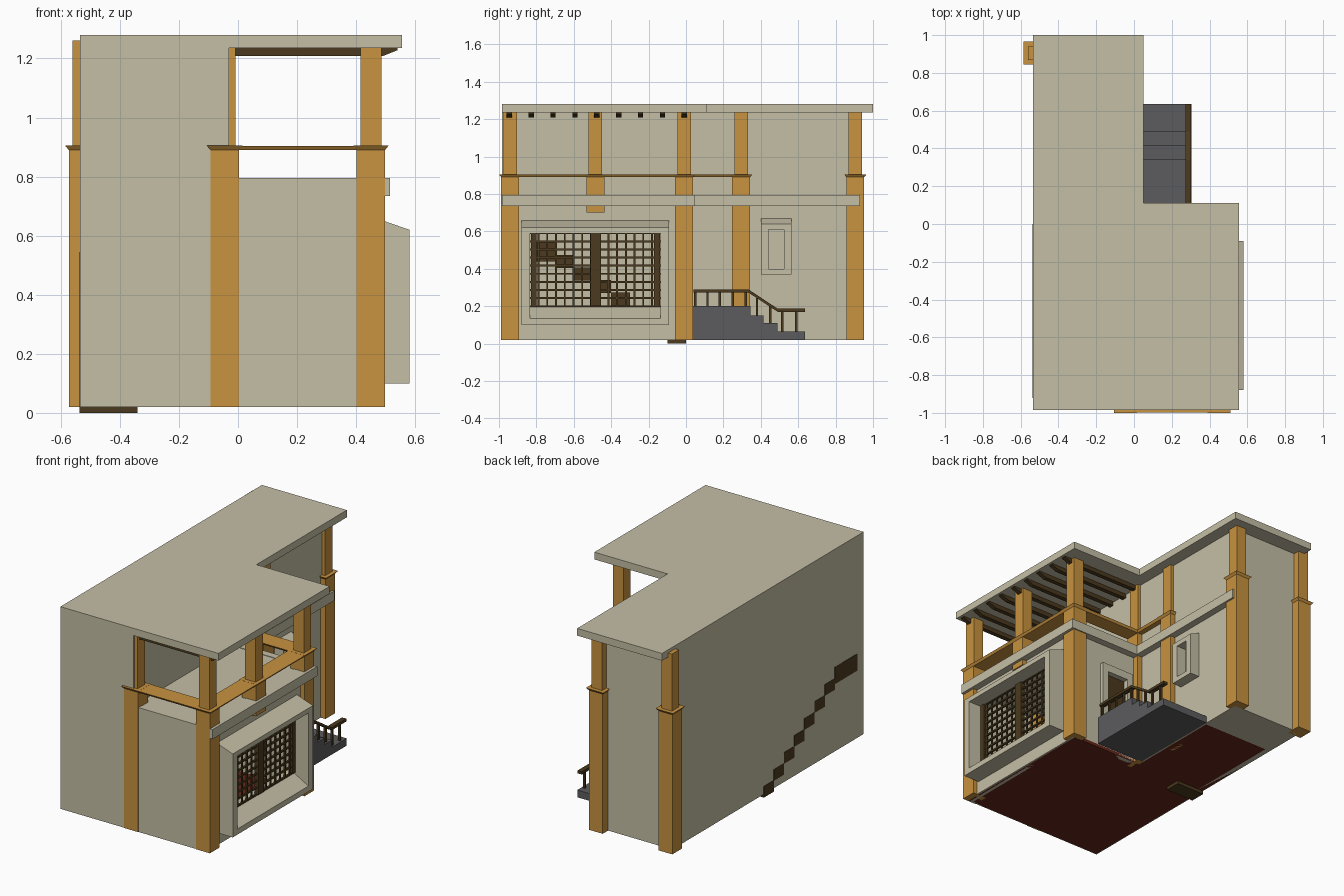
import bpy, bmesh

if "Cube" in bpy.data.objects:
    bpy.data.objects.remove(bpy.data.objects["Cube"])


def mat(name, r, g, b):
    m = bpy.data.materials.new(name)
    m.diffuse_color = (r, g, b, 1)
    m.use_nodes = True
    m.node_tree.nodes["Principled BSDF"].inputs["Base Color"].default_value = m.diffuse_color
    return m


PLASTER = mat("plaster", .56, .52, .38)
WOOD = mat("light_wood", .58, .29, .05)
DARK = mat("dark_wood", .07, .042, .013)
STONE = mat("stone", .107, .107, .112)
FLOOR = mat("red_floor", .13, .02, .01)


def finish(name, bm, m):
    bmesh.ops.recalc_face_normals(bm, faces=bm.faces[:])
    me = bpy.data.meshes.new(name)
    bm.to_mesh(me)
    bm.free()
    me.materials.append(m)
    ob = bpy.data.objects.new(name, me)
    bpy.context.collection.objects.link(ob)
    return ob


def loft(bm, a, b):
    """Solid between two matching outlines."""
    va, vb = [bm.verts.new(p) for p in a], [bm.verts.new(p) for p in b]
    n = len(a)
    bm.faces.new(va)
    bm.faces.new(vb)
    for i in range(n):
        j = (i + 1) % n
        bm.faces.new((va[i], va[j], vb[j], vb[i]))


def add_box(bm, x0, x1, y0, y1, z0, z1, flare=0):
    f = flare
    loft(bm, [(x0, y0, z0), (x1, y0, z0), (x1, y1, z0), (x0, y1, z0)],
         [(x0-f, y0-f, z1), (x1+f, y0-f, z1), (x1+f, y1+f, z1), (x0-f, y1+f, z1)])


def boxes(name, m, *items):
    bm = bmesh.new()
    for it in items:
        add_box(bm, *it)
    return finish(name, bm, m)


def slabs(name, m, *items):
    """Each item: xz profile, y0, y1."""
    bm = bmesh.new()
    for prof, y0, y1 in items:
        loft(bm, [(x, y0, z) for x, z in prof], [(x, y1, z) for x, z in prof])
    return finish(name, bm, m)


# L-shaped roof and upper floor
def l_plate(name, m, x0, x1, xm, y0, ym, y1, z0, z1):
    bm = bmesh.new()
    pts = [(x0, y0), (x1, y0), (x1, ym), (xm, ym), (xm, y1), (x0, y1)]
    loft(bm, [(x, y, z0) for x, y in pts], [(x, y, z1) for x, y in pts])
    return finish(name, bm, m)


l_plate("roof", PLASTER, -.535, .555, .05, -.985, .11, 1.0, 1.235, 1.28)
l_plate("upper_floor", PLASTER, -.52, .47, -.04, -.98, .0, .89, .75, .792)
l_plate("ground_floor", FLOOR, -.53, .46, -.04, -.98, .0, .62, .02, .04)
boxes("rear_floor", PLASTER, (-.53, -.04, .62, .9, .02, .04))

# Walls
boxes("left_wall", PLASTER, (-.535, -.5, -.985, .9, .02, 1.24))
boxes("front_wall", PLASTER, (-.535, -.03, -.985, -.955, .02, 1.24),
      (-.03, .45, -.985, -.955, .02, .795))
boxes("back_wall", PLASTER, (-.53, -.04, .87, .9, .02, 1.24))
boxes("rear_right_wall", PLASTER, (-.065, -.03, 0, .9, .02, 1.24))
boxes("terrace_wall", PLASTER, (-.065, -.035, -.96, 0, .79, 1.24))
boxes("right_wall", PLASTER, (.43, .47, -.97, .0, .02, .2), (.43, .47, -.97, .0, .59, .795),
      (.43, .47, -.97, -.83, .2, .59), (.43, .47, -.135, .0, .2, .59))
boxes("porch_wall", PLASTER, (-.04, .07, -.03, 0, .02, .75), (.22, .47, -.03, 0, .02, .75),
      (.07, .22, -.03, 0, .55, .75), (.07, .22, -.03, 0, .02, .2))
boxes("floor_band", PLASTER, (.46, .515, -.985, .045, .735, .795),
      (-.03, .46, 0, .045, .735, .795), (-.03, .015, .045, .93, .735, .795))

# Columns: thick lower shaft, flared cap, thin upper shaft
COLUMNS = [(.45, -.94, .02), (.45, -.485, .70), (.45, -.01, .02), (-.045, -.94, .02),
           (-.045, -.01, .02), (-.045, .295, .02), (-.045, .905, .02), (-.525, .905, .02)]
for i, (x, y, z) in enumerate(COLUMNS):
    boxes(f"column_{i+1}", WOOD,
          (x-.048, x+.048, y-.048, y+.048, z, .89),
          (x-.048, x+.048, y-.048, y+.048, .89, .905, .012),
          (x-.036, x+.036, y-.036, y+.036, .905, 1.26))

# Terrace rail planks linking the columns
w = .048
boxes("terrace_rail", WOOD,
      (-.045, .45, -.94-w, -.94+w, .89, .904, .01), (.45-w, .45+w, -.94, -.01, .89, .904, .01),
      (-.045, .45, -.01-w, -.01+w, .89, .904, .01), (-.045-w, -.045+w, -.01, .295, .89, .904, .01))

# Roof beams with bevelled ends
beam = [(-.03, 1.236), (-.03, 1.208), (.49, 1.208), (.54, 1.228), (.54, 1.236)]
slabs("roof_beams", DARK, *[(beam, -.945+.117*i-.014, -.945+.117*i+.014) for i in range(9)])


# Projecting window casings with sloping top and sill
def casing(name, xb, xf, y0, y1, iy0, iy1, z0, sill_f, sill_b, head, zf, zb):
    side = [(xb, z0), (xf, z0), (xf, zf), (xb, zb)]
    slabs(name, PLASTER, (side, y0, iy0), (side, iy1, y1),
          ([(xb, head), (xf, head), (xf, zf), (xb, zb)], iy0, iy1),
          ([(xb, z0), (xf, z0), (xf, sill_f), (xb, sill_b)], iy0, iy1))


casing("large_window_casing", .465, .58, -.88, -.09, -.835, -.135, .10, .135, .2, .59, .62, .66)
casing("small_window_casing", -.035, .035, .4, .565, .44, .525, .37, .40, .40, .61, .64, .67)

# Lattice in the large window
bars = [(.478, .486, y-.005, y+.005, .195, .59)
        for y in [-.835+.7*i/15 for i in range(1, 15)]]
bars += [(.476, .488, -.835, -.135, z-.005, z+.005)
         for z in [.2+.39*i/9 for i in range(10)]]
bars += [(.47, .495, -.83, -.80, .2, .59), (.47, .497, -.51, -.455, .2, .59),
         (.47, .495, -.17, -.14, .2, .59)]
boxes("window_lattice", DARK, *bars)

# Porch door and its frame
boxes("door", DARK, (.07, .22, -.025, -.01, .2, .55))
boxes("door_frame", PLASTER, (.03, .07, -.01, .025, .2, .6), (.22, .26, -.01, .025, .2, .6),
      (.07, .22, -.01, .025, .55, .6))

# Porch steps
steps = [(-.03, .305, a, b, .02, z) for a, b, z in
         [(.03, .345, .2), (.345, .415, .15), (.415, .49, .11), (.49, .635, .065)]]
boxes("porch_steps", STONE, *steps)

# Porch railing: posts plus handrail following the stairs
posts = [(.05, .2, .275), (.115, .2, .275), (.18, .2, .275), (.25, .2, .275), (.32, .2, .275),
         (.38, .15, .245), (.45, .11, .2), (.515, .065, .175), (.59, .065, .175)]
boxes("railing_posts", DARK, *[(.28, .294, y-.006, y+.006, z0, z1) for y, z0, z1 in posts])
bm = bmesh.new()
path = [(.04, .272), (.335, .272), (.49, .17), (.635, .17)]
for (ya, za), (yb, zb) in zip(path, path[1:]):
    loft(bm, *[[(.273, y, z), (.303, y, z), (.303, y, z+.017), (.273, y, z+.017)]
               for y, z in ((ya, za), (yb, zb))])
finish("handrail", bm, DARK)

# Inner staircase, slightly through the left wall
treads = [(-.537, -.34, -.1*(i+1), -.1*i, .0675*i, .0675*i+.07) for i in range(7)]
treads.append((-.537, -.34, -.92, -.7, .44, .545))
boxes("inner_stairs", DARK, *treads)
